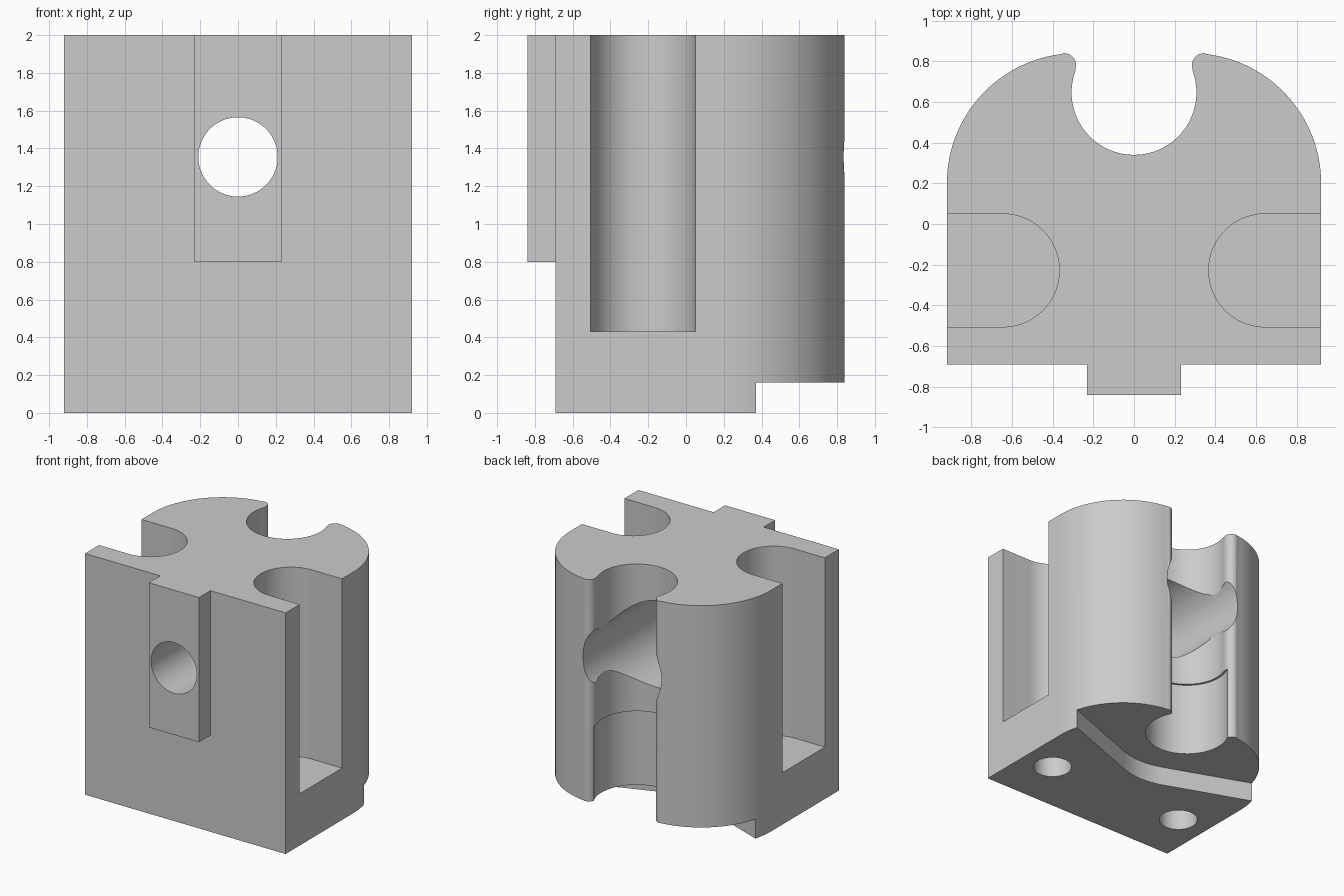
import bpy, bmesh
from math import sin, cos, radians, pi
from mathutils import Matrix, Vector

cube = bpy.data.objects.get("Cube")
if cube:
    bpy.data.objects.remove(cube, do_unlink=True)

grey = bpy.data.materials.new("light grey")
grey.use_nodes = True
colour = (0.6, 0.6, 0.6, 1)
grey.diffuse_color = colour
grey.node_tree.nodes["Principled BSDF"].inputs["Base Color"].default_value = colour


def arc(cx, cy, r, start, end, steps):
    angles = [radians(start + (end - start) * i / steps) for i in range(steps + 1)]
    return [(cx + r * cos(a), cy + r * sin(a)) for a in angles]


def prism(name, outline, z0, z1):
    """Extrude a flat outline from z0 to z1."""
    bm = bmesh.new()
    face = bm.faces.new([bm.verts.new((x, y, z0)) for x, y in outline])
    top = bmesh.ops.extrude_face_region(bm, geom=[face])["geom"]
    verts = [v for v in top if isinstance(v, bmesh.types.BMVert)]
    bmesh.ops.translate(bm, verts=verts, vec=(0, 0, z1 - z0))
    bmesh.ops.recalc_face_normals(bm, faces=bm.faces)
    mesh = bpy.data.meshes.new(name)
    bm.to_mesh(mesh)
    bm.free()
    mesh.materials.append(grey)
    obj = bpy.data.objects.new(name, mesh)
    bpy.context.collection.objects.link(obj)
    return obj


def cylinder_along_y(name, r, z, y0, y1):
    obj = prism(name, arc(0, 0, r, 0, 354, 59), -y1, -y0)
    obj.data.transform(Matrix.Translation(Vector((0, 0, z))) @ Matrix.Rotation(pi / 2, 4, 'X'))
    return obj


def combine(target, tool, operation='DIFFERENCE'):
    tool.hide_render = True
    mod = target.modifiers.new(tool.name, 'BOOLEAN')
    mod.operation = operation
    mod.solver = 'EXACT'
    mod.object = tool
    bpy.context.view_layer.objects.active = target
    bpy.ops.object.modifier_apply(modifier=mod.name)
    bpy.data.objects.remove(tool, do_unlink=True)


def mirrored(half):
    """Complete an outline whose right half runs from front to back centre."""
    return half + [(-x, y) for x, y in reversed(half) if x > 0.0001]


# Body with rounded back corners, rounded lips and an open round channel
half = [(0.92, -0.69)]
half += arc(0.28, 0.2, 0.64, 0, 83, 28)
half += arc(0.345, 0.78, 0.06, 90, 198, 10)
half += arc(0, 0.647, 0.307, 20, -90, 32)
body = prism("holder_body", mirrored(half), 0, 2)

# Raised pad on the front
pad = prism("front_pad", [(-0.23, -0.84), (0.23, -0.84), (0.23, -0.6), (-0.23, -0.6)], 0.8, 2)
combine(body, pad, 'UNION')

# Side slots and the blind holes beneath them
for side in (1, -1):
    slot = arc(0.645, -0.228, 0.278, 90, 270, 36) + [(1.2, -0.506), (1.2, 0.05)]
    combine(body, prism("side_slot", [(side * x, y) for x, y in slot], 0.43, 2.2))
    hole = arc(side * 0.645, -0.228, 0.15, 0, 350, 35)
    combine(body, prism("bottom_hole", hole, -0.1, 0.3))

# Wider lower part of the back channel
combine(body, prism("lower_channel", arc(0, 0.647, 0.325, 0, 354, 59), -0.1, 0.78))

# Relief under the back, with an edge curved around the channel
relief = [(1.2, 1.2), (1.2, 0.485), (0.92, 0.38)] + arc(0, 0.647, 0.57, -70, -90, 8)
combine(body, prism("back_relief", mirrored(relief), -0.1, 0.16))

# Stepped bore from front to back
combine(body, cylinder_along_y("front_bore", 0.21, 1.355, -1, 0))
combine(body, cylinder_along_y("back_bore", 0.36, 1.355, -0.37, 1.2))

# Smooth curved walls, sharp edges
bpy.ops.object.select_all(action='DESELECT')
body.select_set(True)
bpy.context.view_layer.objects.active = body
bpy.ops.object.shade_smooth_by_angle(angle=radians(30))
